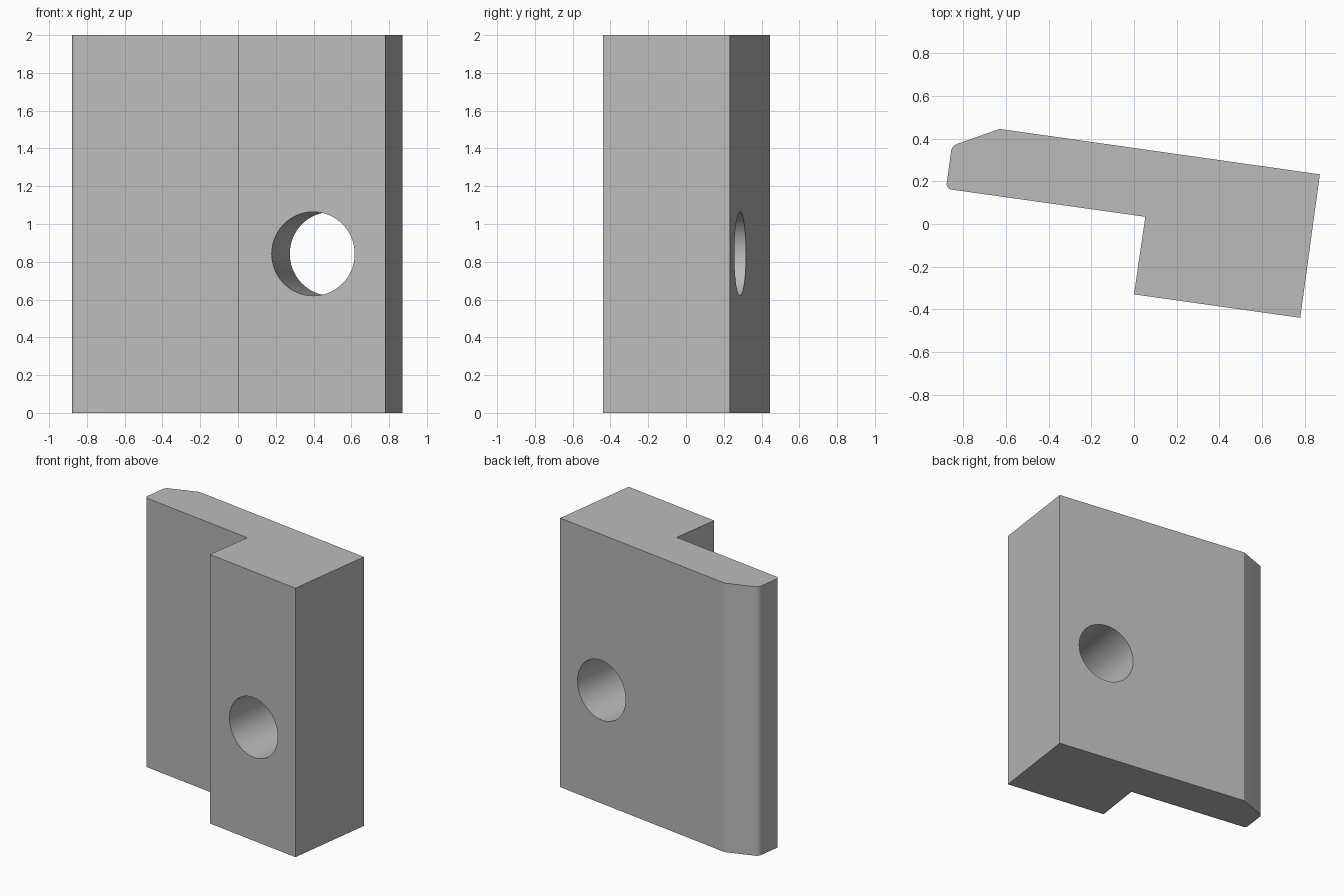
import bpy, bmesh, math
from mathutils import Vector

if "Cube" in bpy.data.objects:
    bpy.data.objects.remove(bpy.data.objects["Cube"], do_unlink=True)

HEIGHT = 2.0
TILT = math.radians(8.1)

grey = bpy.data.materials.new("plain grey")
grey.use_nodes = True
colour = (0.5, 0.5, 0.5, 1)
grey.diffuse_color = colour
grey.node_tree.nodes["Principled BSDF"].inputs["Base Color"].default_value = colour

# L-shaped block: profile extruded upward
profile = [(0.0, -0.33), (0.78, -0.44), (0.872, 0.233), (-0.63, 0.446),
           (-0.855, 0.367), (-0.882, 0.165), (0.053, 0.034)]
rounded = profile[4:6]
bm = bmesh.new()
base = bm.faces.new([bm.verts.new((x, y, 0)) for x, y in profile])
top = bmesh.ops.extrude_face_region(bm, geom=[base])["geom"]
bmesh.ops.translate(bm, vec=(0, 0, HEIGHT),
                    verts=[v for v in top if isinstance(v, bmesh.types.BMVert)])


# Small rounding on the two corners of the thin end
def is_rounded(edge):
    a, b = (v.co for v in edge.verts)
    return (a.xy - b.xy).length < 1e-4 and any(
        (a.xy - Vector(p)).length < 1e-4 for p in rounded)


bmesh.ops.bevel(bm, geom=[e for e in bm.edges if is_rounded(e)], offset=0.025,
                segments=8, profile=0.5, affect='EDGES')
bmesh.ops.recalc_face_normals(bm, faces=bm.faces)
mesh = bpy.data.meshes.new("bracket_block")
bm.to_mesh(mesh)
bm.free()
block = bpy.data.objects.new("bracket_block", mesh)
bpy.context.collection.objects.link(block)
mesh.materials.append(grey)

# Round hole through the thick leg, square to its front face
bpy.ops.mesh.primitive_cylinder_add(vertices=64, radius=0.222, depth=1.6,
                                    location=(0.446, -0.05, 0.842),
                                    rotation=(math.pi / 2, 0, -TILT))
cutter = bpy.context.object
cutter.name = "hole_cutter"
cutter.hide_render = True
cutter.data.materials.append(grey)

bpy.ops.object.select_all(action='DESELECT')
block.select_set(True)
bpy.context.view_layer.objects.active = block
cut = block.modifiers.new("hole", 'BOOLEAN')
cut.operation = 'DIFFERENCE'
cut.solver = 'EXACT'
cut.object = cutter
bpy.ops.object.modifier_apply(modifier=cut.name)
bpy.data.objects.remove(cutter, do_unlink=True)
bpy.ops.object.shade_smooth_by_angle(angle=math.radians(20))
